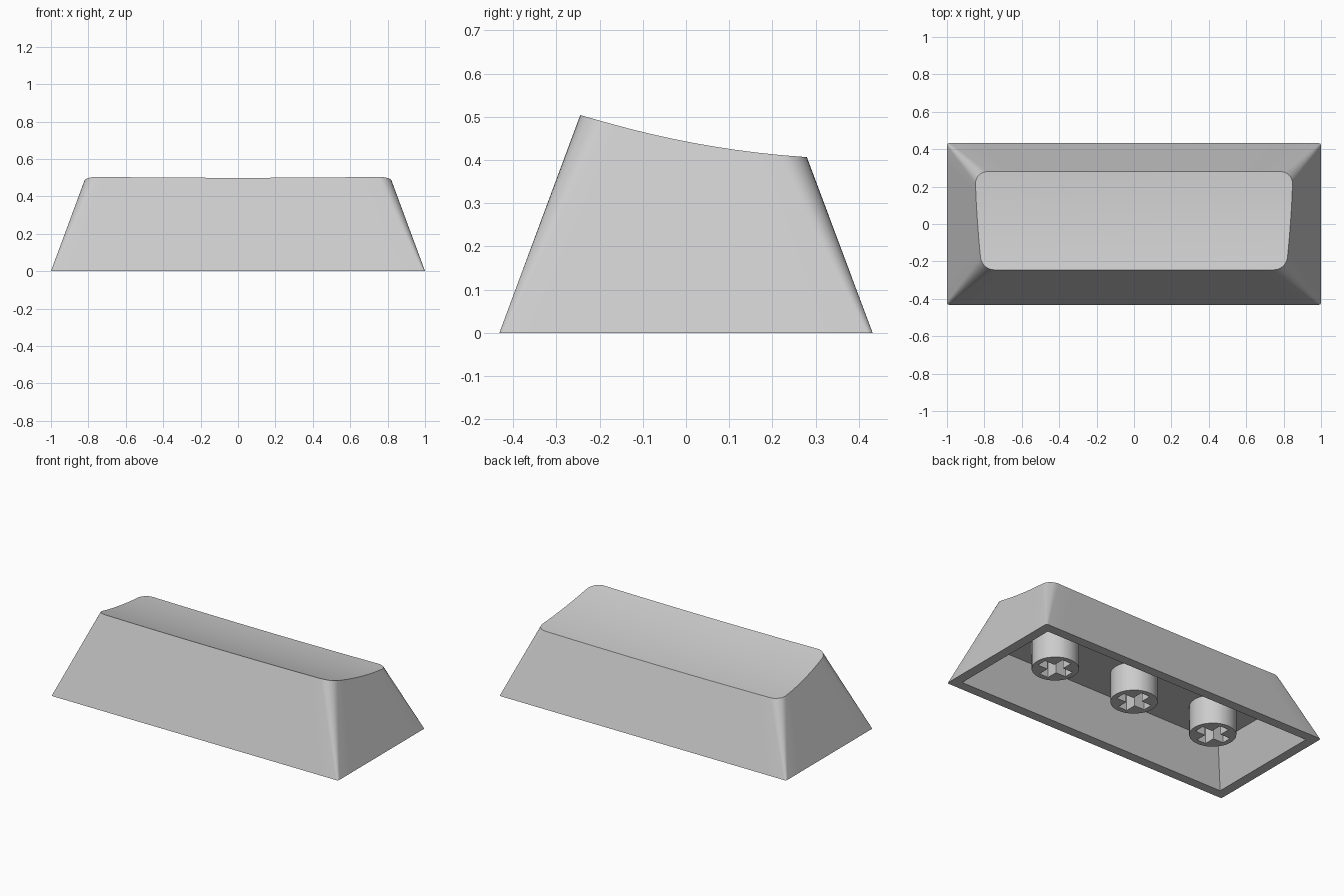
import bpy, bmesh
from math import sin, cos, pi
from mathutils import Vector

cube = bpy.data.objects.get("Cube")
if cube:
    bpy.data.objects.remove(cube, do_unlink=True)

TAPER = 0.37        # wall inset per unit of height
WALL = 0.06
CEILING = 0.24
ARC, SIDE, COLS = 7, 8, 16

grey = bpy.data.materials.new("light grey plastic")
grey.use_nodes = True
grey.diffuse_color = (0.6, 0.6, 0.6, 1)
grey.node_tree.nodes["Principled BSDF"].inputs["Base Color"].default_value = (0.6, 0.6, 0.6, 1)


def dish(x, y):
    """Height of the scooped top surface."""
    return 0.237 * y * y - 0.195 * y + 0.443 - 0.006 * max(0, 1 - (x / 0.82) ** 2)


def rounded_grid(front, back, half_width, radius, height):
    """Rows of points filling a rounded rectangle, front to back."""
    arc = [i / ARC * pi / 2 for i in range(ARC + 1)]
    rows = [(front + radius * (1 - cos(a)), radius * (1 - sin(a))) for a in arc]
    y0, y1 = front + radius, back - radius
    rows += [(y0 + (y1 - y0) * i / SIDE, 0) for i in range(1, SIDE)]
    rows += [(back - radius * (1 - cos(a)), radius * (1 - sin(a))) for a in reversed(arc)]
    grid = []
    for y, trim in rows:
        half = half_width(y) - trim
        xs = [half * (2 * j / COLS - 1) for j in range(COLS + 1)]
        grid.append([Vector((x, y, height(x, y))) for x in xs])
    return grid


def outline(grid):
    """Boundary points of a grid, as one loop."""
    return (grid[0] + [row[-1] for row in grid[1:-1]]
            + grid[-1][::-1] + [row[0] for row in grid[-2:0:-1]])


def loft(bm, rings):
    """Join matching loops with quads and return their vertices."""
    loops = [[bm.verts.new(p) for p in ring] for ring in rings]
    for a, b in zip(loops, loops[1:]):
        for i in range(len(a)):
            bm.faces.new((a[i - 1], a[i], b[i], b[i - 1]))
    return loops


def finish(bm, name):
    bmesh.ops.remove_doubles(bm, verts=bm.verts, dist=0.00005)
    bmesh.ops.recalc_face_normals(bm, faces=bm.faces)
    mesh = bpy.data.meshes.new(name)
    bm.to_mesh(mesh)
    bm.free()
    mesh.materials.append(grey)
    obj = bpy.data.objects.new(name, mesh)
    bpy.context.collection.objects.link(obj)
    bpy.ops.object.select_all(action='DESELECT')
    obj.select_set(True)
    bpy.context.view_layer.objects.active = obj
    bpy.ops.object.shade_smooth_by_angle(angle=pi / 6)
    return obj


def level(z, inset, radius):
    """Flat rounded rectangle at height z, inset from the base edge."""
    return outline(rounded_grid(inset - 0.432, 0.432 - inset,
                                lambda y: 1 - inset, radius, lambda x, y: z))


# Hollow tapered shell with a scooped top
bm = bmesh.new()
top = rounded_grid(-0.245, 0.28, lambda y: 1 - TAPER * dish(1, y), 0.065, dish)
loops = loft(bm, [outline(top), level(0, 0, 0.012), level(0, WALL, 0),
                  level(CEILING, WALL + TAPER * CEILING, 0)])
bm.faces.new(loops[-1])
verts = [[bm.verts.new(p) for p in row] for row in top]
for a, b in zip(verts, verts[1:]):
    for j in range(COLS):
        bm.faces.new((a[j], a[j + 1], b[j + 1], b[j]))
finish(bm, "keycap_shell")

# Three round mounting stems with cross-shaped sockets
ARM, SLOT, STEM_R, STEM_Z = 0.1, 0.031, 0.132, 0.06
corners = []
for q in range(4):
    for x, y in ((ARM, -SLOT), (ARM, SLOT), (SLOT, SLOT)):
        for _ in range(q):
            x, y = -y, x
        corners.append(Vector((x, y, 0)))
cross = [a.lerp(b, t / 4) for a, b in zip(corners, corners[1:] + corners[:1]) for t in range(4)]
circle = [p.normalized() * STEM_R for p in cross]

for name, x in (("left_stem", 0.574), ("middle_stem", 0), ("right_stem", -0.574)):
    bm = bmesh.new()
    rings = [[p + Vector((x, 0, z)) for p in ring] for ring, z in (
        (circle, CEILING + 0.01), (circle, STEM_Z), (cross, STEM_Z), (cross, CEILING - 0.005))]
    loops = loft(bm, rings)
    bm.faces.new(loops[0])
    bm.faces.new(loops[-1])
    finish(bm, name)
